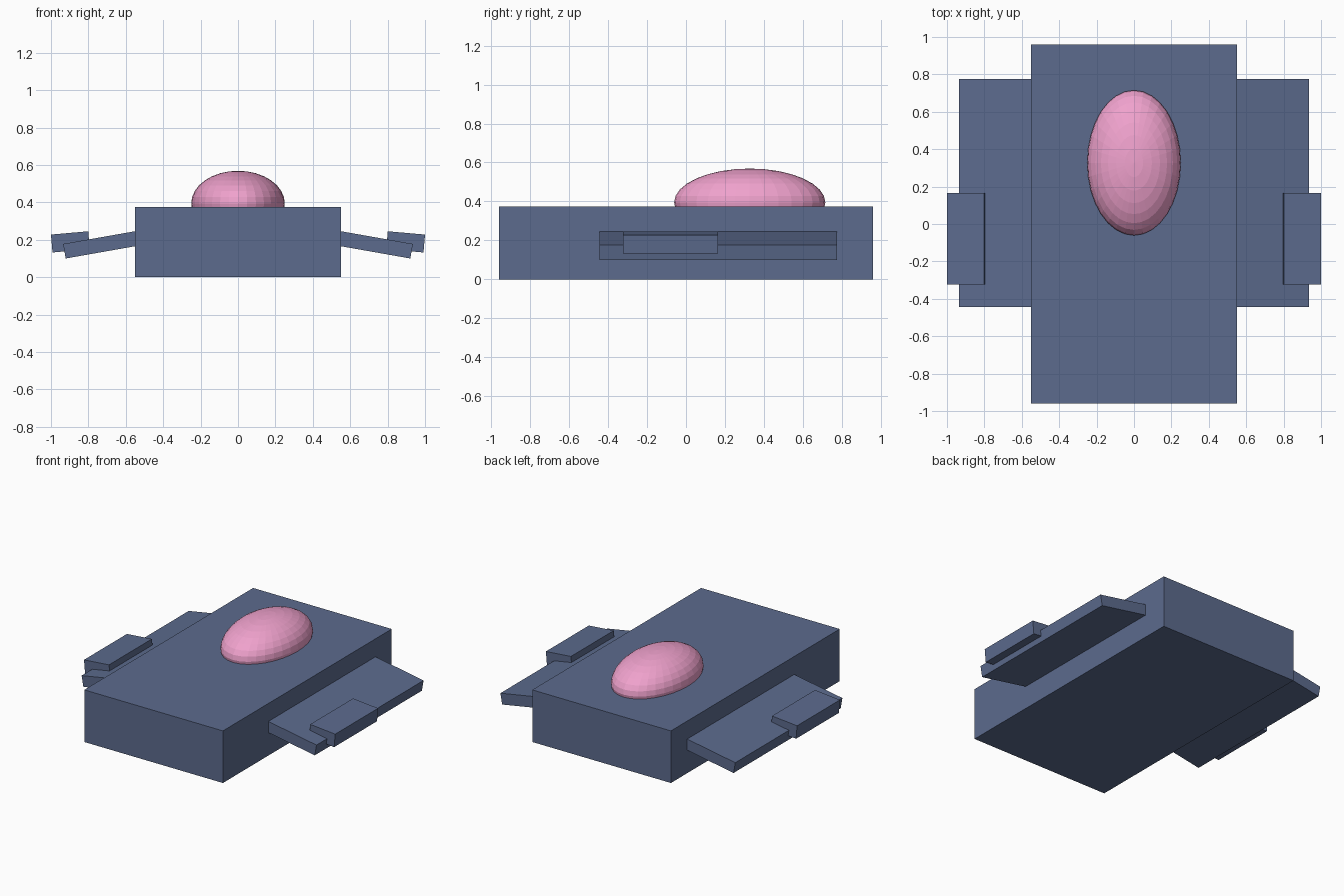
import bpy
from math import sin, cos, radians

if "Cube" in bpy.data.objects:
    bpy.data.objects.remove(bpy.data.objects["Cube"])


def material(name, rgb):
    m = bpy.data.materials.new(name)
    m.diffuse_color = (*rgb, 1)
    m.use_nodes = True
    m.node_tree.nodes["Principled BSDF"].inputs["Base Color"].default_value = m.diffuse_color
    return m


blue = material("slate_blue", (0.107, 0.147, 0.27))
pink = material("pink", (0.87, 0.36, 0.61))


def box(name, centre, size, tilt=0):
    bpy.ops.mesh.primitive_cube_add(size=1, location=centre, rotation=(0, tilt, 0))
    ob = bpy.context.object
    ob.name = name
    ob.scale = size
    ob.data.materials.append(blue)
    return ob


def drooping_pair(name, tip, y0, y1, length, thick, degrees):
    """Mirrored plates, placed by their outer top corner (x, z) and droop angle."""
    a = radians(degrees)
    x = tip[0] - cos(a) * length / 2 - sin(a) * thick / 2
    z = tip[1] + sin(a) * length / 2 - cos(a) * thick / 2
    for side, label in ((1, "right"), (-1, "left")):
        box(f"{name}_{label}", (side * x, (y0 + y1) / 2, z),
            (length, y1 - y0, thick), side * a)


# Main slab
box("body", (0, 0, 0.1875), (1.104, 1.92, 0.375))

# Side wings and the small pods on their tips
drooping_pair("wing", (0.935, 0.178), -0.443, 0.775, 0.5, 0.079, 10)
drooping_pair("wing_pod", (1.0, 0.228), -0.323, 0.165, 0.2, 0.096, 5)

# Faceted canopy sunk into the top
bpy.ops.mesh.primitive_uv_sphere_add(segments=32, ring_count=16, radius=1,
                                     location=(0, 0.327, 0.395))
canopy = bpy.context.object
canopy.name = "canopy"
canopy.scale = (0.25, 0.388, 0.174)
canopy.data.materials.append(pink)
